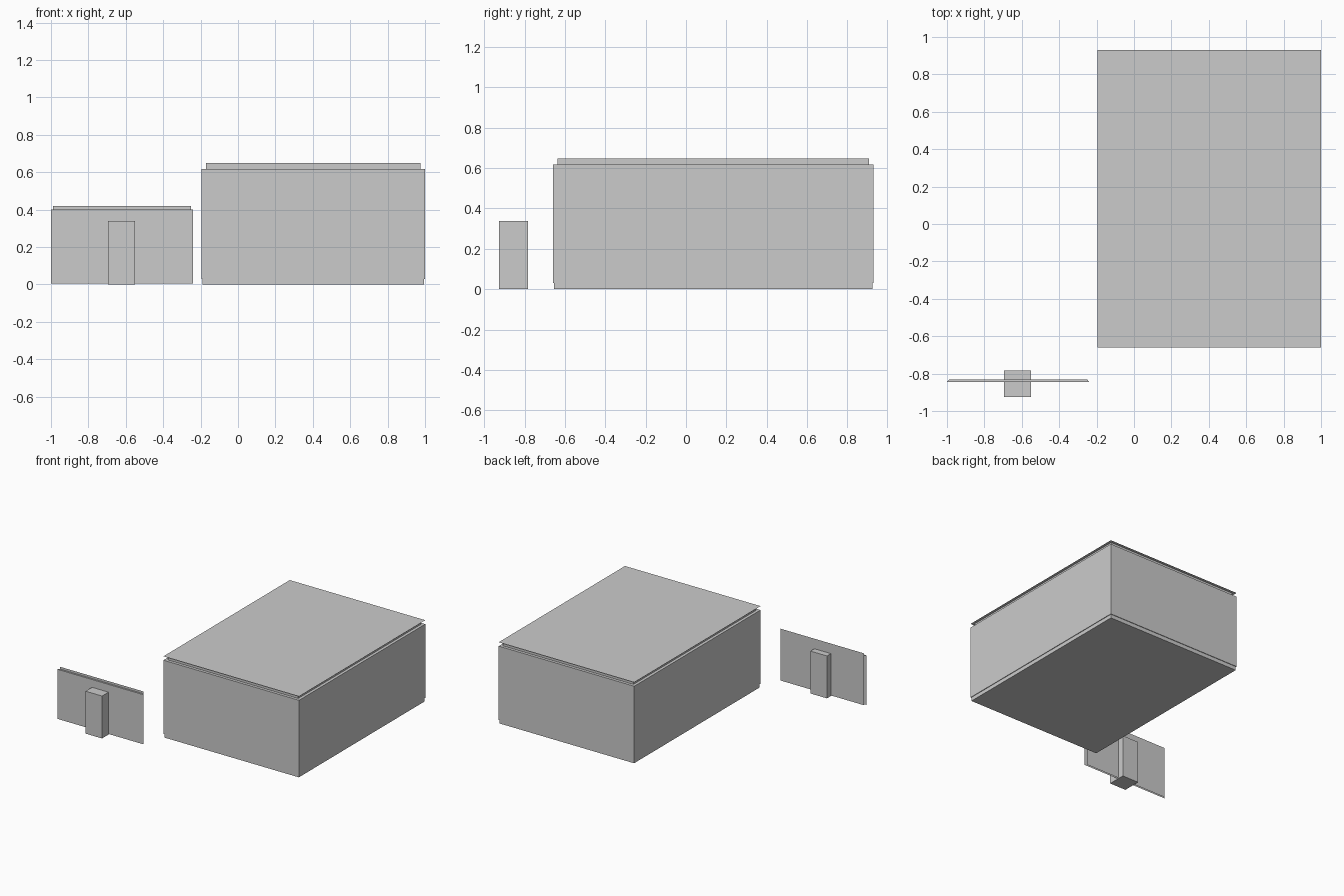
import bpy, bmesh

if "Cube" in bpy.data.objects:
    bpy.data.objects.remove(bpy.data.objects["Cube"])


def make_object(name, bm):
    mesh = bpy.data.meshes.new(name)
    bm.to_mesh(mesh)
    bm.free()
    obj = bpy.data.objects.new(name, mesh)
    bpy.context.collection.objects.link(obj)
    return obj


def stepped_block(name, x0, x1, y0, y1, profile):
    """Rectangular rings (inset, z) bridged from bottom to top, capped at both ends."""
    bm = bmesh.new()
    rings = []
    for d, z in profile:
        corners = [(x0 + d, y0 + d), (x1 - d, y0 + d), (x1 - d, y1 - d), (x0 + d, y1 - d)]
        rings.append([bm.verts.new((x, y, z)) for x, y in corners])
    for a, b in zip(rings, rings[1:]):
        for i in range(4):
            j = (i + 1) % 4
            bm.faces.new((a[i], a[j], b[j], b[i]))
    bm.faces.new(rings[0][::-1])
    bm.faces.new(rings[-1])
    return make_object(name, bm)


def sheet(name, corners):
    bm = bmesh.new()
    bm.faces.new([bm.verts.new(c) for c in corners])
    return make_object(name, bm)


# Main building: skirt, walls, recessed band and thin overhanging roof edge
stepped_block("building", -0.195, 1.0, -0.66, 0.93, [
    (0.005, 0.0), (0.005, 0.03), (0.0, 0.03), (0.0, 0.617),
    (0.023, 0.617), (0.023, 0.648), (0.0, 0.648)])

# Post standing through the panel
stepped_block("post", -0.695, -0.55, -0.926, -0.782, [(0, 0), (0, 0.338)])

# Thin upright panel: front sheet, taller narrower back sheet, strip between
front_y, back_y = -0.845, -0.831
sheet("panel_front", [(-1.0, front_y, 0.005), (-0.24, front_y, 0.005),
                      (-0.24, front_y, 0.40), (-1.0, front_y, 0.40)])
sheet("panel_back", [(-0.25, back_y, 0.005), (-0.988, back_y, 0.005),
                     (-0.988, back_y, 0.418), (-0.25, back_y, 0.418)])
sheet("panel_top_strip", [(-1.0, front_y, 0.40), (-0.24, front_y, 0.40),
                          (-0.25, back_y, 0.40), (-0.988, back_y, 0.40)])
